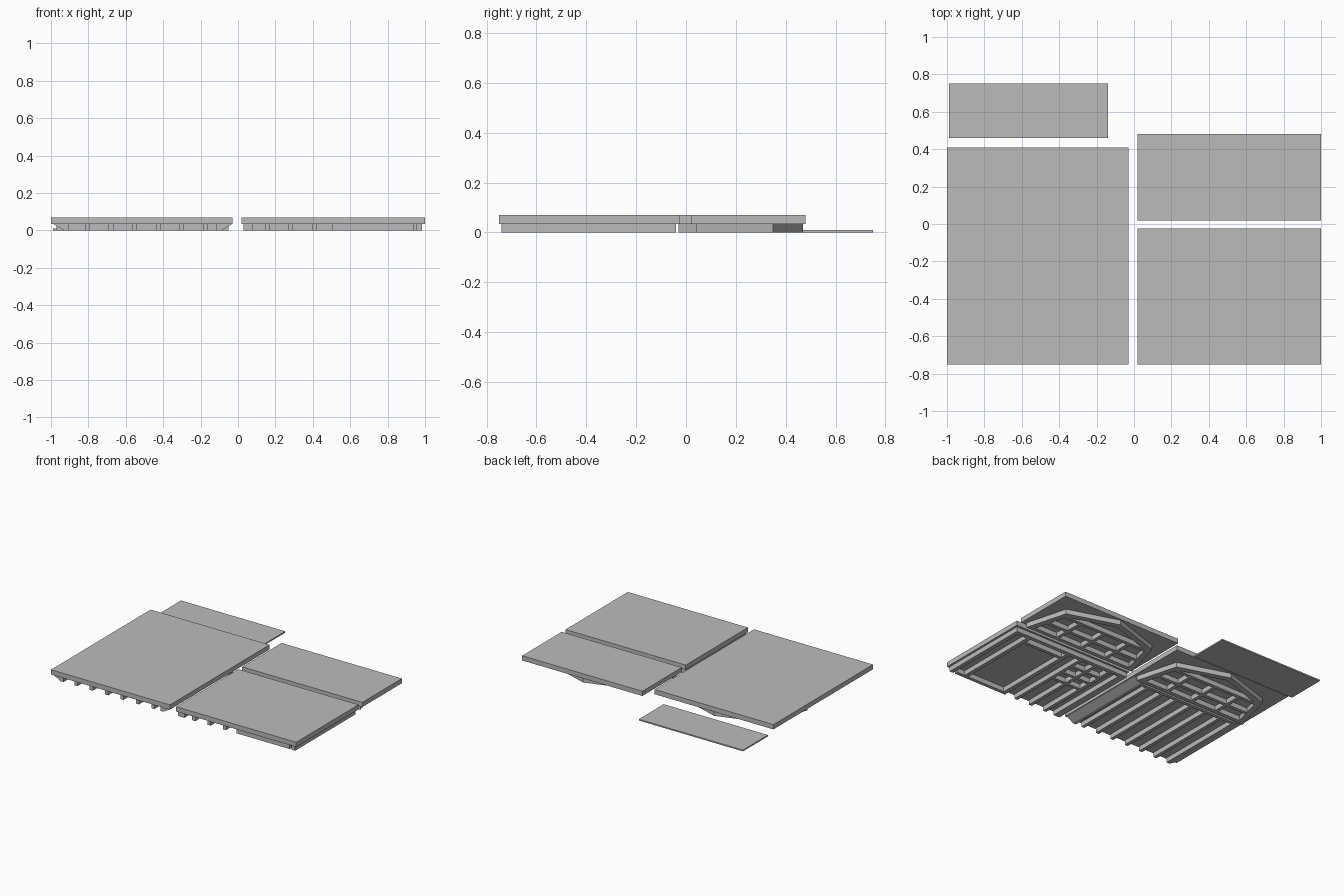
import bpy
from mathutils import Vector

if "Cube" in bpy.data.objects:
    bpy.data.objects.remove(bpy.data.objects["Cube"])

grey = bpy.data.materials.new("plain_grey")
grey.diffuse_color = (0.5, 0.5, 0.5, 1)
grey.use_nodes = True
grey.node_tree.nodes["Principled BSDF"].inputs["Base Color"].default_value = grey.diffuse_color
TOP = 0.035  # underside of the sheets


def mesh(name, verts, faces):
    me = bpy.data.meshes.new(name)
    me.from_pydata(verts, [], faces)
    me.materials.append(grey)
    ob = bpy.data.objects.new(name, me)
    bpy.context.collection.objects.link(ob)
    return ob


def prism(name, poly, lo, hi, axis="z"):
    """Extrude a counter-clockwise outline along z (xy outline) or y (xz outline)."""
    n = len(poly)
    if axis == "z":
        v = [(a, b, h) for h in (lo, hi) for a, b in poly]
    else:
        v = [(a, h, b) for h in (hi, lo) for a, b in poly]
    f = [tuple(range(n))[::-1], tuple(range(n, 2 * n))]
    f += [(i, (i + 1) % n, n + (i + 1) % n, n + i) for i in range(n)]
    return mesh(name, v, f)


def box(name, x0, x1, y0, y1, z0=0.0, z1=TOP):
    return prism(name, [(x0, y0), (x1, y0), (x1, y1), (x0, y1)], z0, z1)


# Flat sheets
box("left_sheet", -1, -0.03, -0.75, 0.41, TOP, 0.07)
box("right_lower_sheet", 0.02, 1, -0.75, -0.025, TOP, 0.07)
box("right_upper_sheet", 0.02, 1, 0.02, 0.48, TOP, 0.07)
box("loose_thin_sheet", -0.99, -0.14, 0.46, 0.75, 0, 0.01)


# Gambrel gable frames
def gable(name, cx, y0):
    outer = [(-0.46, 0), (-0.375, 0.31), (0, 0.43), (0.375, 0.31), (0.46, 0)]
    inner = [(-0.415, 0), (-0.343, 0.276), (0, 0.388), (0.343, 0.276), (0.415, 0)]
    move = lambda p: (cx + p[0], y0 + p[1])
    for i in range(4):
        quad = [inner[i], inner[i + 1], outer[i + 1], outer[i]]
        prism(name + "_rafter", [move(p) for p in quad], 0, TOP)
    box(name + "_tie_beam", cx - 0.42, cx + 0.42, y0, y0 + 0.03)
    box(name + "_middle_rail", cx - 0.385, cx + 0.385, y0 + 0.12, y0 + 0.145)
    box(name + "_collar", cx - 0.345, cx + 0.345, y0 + 0.255, y0 + 0.28)
    for dx in (-0.21, 0, 0.21):
        box(name + "_post", cx + dx - 0.0125, cx + dx + 0.0125, y0 + 0.03, y0 + 0.255)


gable("left_gable", -0.51, -0.03)
gable("right_gable", 0.51, 0.04)

# Left wall: evenly spaced studs between mitred edge strips
for i in range(1, 7):
    x = -0.93 + i * 0.1257
    box("left_stud", x - 0.0125, x + 0.0125, -0.74, -0.07)
for s in (-1, 1):
    profile = [(-0.51 + s * d, z) for d, z in
               ((0.42, 0), (0.475, TOP - 0.003), (0.475, TOP), (0.395, TOP), (0.395, 0))]
    prism("left_mitred_edge", profile if s > 0 else profile[::-1], -0.74, -0.04, "y")
box("left_top_plate", -0.905, -0.115, -0.07, -0.045)

# Right wall: studs, wide door opening and barred window
for x0, x1 in ((0.03, 0.08), (0.145, 0.17), (0.27, 0.295), (0.395, 0.42),
               (0.505, 0.535), (0.845, 0.875), (0.955, 0.985)):
    box("right_stud", x0, x1, -0.74, -0.07)
box("right_top_plate", 0.03, 0.985, -0.07, -0.04)
box("door_sill", 0.505, 0.94, -0.74, -0.715)
box("door_header", 0.535, 0.845, -0.14, -0.115)
for y in (-0.38, -0.28, -0.18):
    box("window_bar", 0.17, 0.27, y, y + 0.022)
    box("window_bar", 0.295, 0.395, y, y + 0.022)
